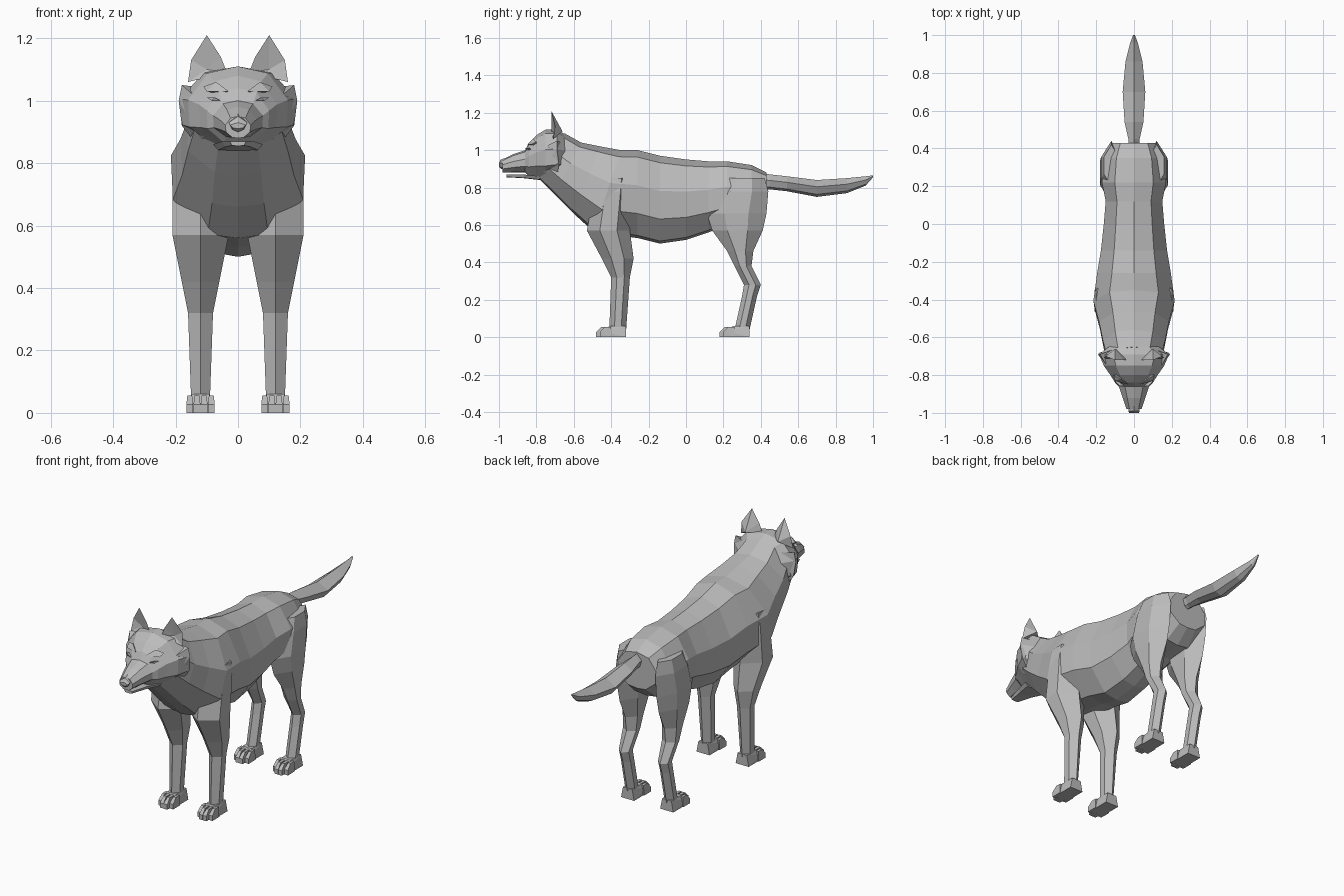
import bpy
import bmesh
from mathutils import Vector

cube = bpy.data.objects.get("Cube")
if cube:
    bpy.data.objects.remove(cube, do_unlink=True)

fur = bpy.data.materials.new("grey fur")
fur.use_nodes = True
fur.diffuse_color = (.5, .5, .5, 1)
shader = fur.node_tree.nodes["Principled BSDF"]
shader.inputs["Base Color"].default_value = fur.diffuse_color


def finish(name, bm):
    bmesh.ops.recalc_face_normals(bm, faces=bm.faces)
    mesh = bpy.data.meshes.new(name)
    bm.to_mesh(mesh)
    bm.free()
    mesh.materials.append(fur)
    bpy.context.collection.objects.link(bpy.data.objects.new(name, mesh))


def loft(name, rings):
    """Skin a row of closed rings and cap both ends."""
    bm = bmesh.new()
    rows = [[bm.verts.new(point) for point in ring] for ring in rings]
    for near, far in zip(rows, rows[1:]):
        for i in range(len(near)):
            bm.faces.new((near[i - 1], near[i], far[i], far[i - 1]))
    bm.faces.new(rows[0])
    bm.faces.new(rows[-1])
    finish(name, bm)


def hull(name, points, side=1):
    """Wrap a convex skin round a few points."""
    bm = bmesh.new()
    for x, y, z in points:
        bm.verts.new((side * x, y, z))
    bmesh.ops.convex_hull(bm, input=bm.verts)
    finish(name, bm)


def section(y, top, bottom, width, outline, lean=0):
    """Symmetric ring; outline pairs a share of width with a share of depth."""
    start, end = Vector((0, y, top)), Vector((0, y - lean, bottom))
    flank = [(width * share, start.lerp(end, depth)) for share, depth in outline]
    right = [point + Vector((x, 0, 0)) for x, point in flank]
    left = [point - Vector((x, 0, 0)) for x, point in reversed(flank)]
    return [start, *right, end, *left]


BODY_OUTLINE = [(.6, .08), (1, .4), (.97, .72), (.45, .97)]
TAIL_OUTLINE = [(1, .4), (.6, .85)]
JAW_OUTLINE = [(1, 0), (.8, .9)]

# Torso and neck: y, top, bottom, half width; the chest leans forward
TORSO = [
    (-.65, 1.09, .85, .14), (-.56, 1.04, .76, .165), (-.46, 1.02, .66, .185),
    (-.35, 1, .56, .215), (-.26, 1, .53, .195), (-.14, .97, .5, .175),
    (0, .95, .52, .16), (.12, .94, .56, .15), (.22, .94, .6, .17),
    (.35, .92, .61, .155), (.43, .88, .68, .12)]
loft("torso", [section(y, top, bottom, width, BODY_OUTLINE,
                       lean=.14 if y < -.3 else 0)
               for y, top, bottom, width in TORSO])

# Head, from the nape to the muzzle tip
HEAD = [
    (-.64, 1.08, .86, .12), (-.69, 1.11, .85, .185), (-.75, 1.11, .84, .16),
    (-.8, 1.08, .85, .125), (-.84, 1.04, .86, .1), (-.86, 1, .88, .08),
    (-.92, .98, .88, .06), (-.98, .95, .88, .04)]
loft("head", [section(*row, BODY_OUTLINE) for row in HEAD])

# Lower jaw
JAW = [(-.78, .86, .84, .08), (-.87, .87, .85, .05), (-.96, .87, .855, .025)]
loft("lower_jaw", [section(*row, JAW_OUTLINE) for row in JAW])

# Nose
NOSE = [(-.96, .96, .9, .025), (-.99, .95, .9, .03), (-1, .93, .91, .025)]
loft("nose", [section(*row, TAIL_OUTLINE) for row in NOSE])

# Tail, ending in a point
TAIL = [
    (.38, .88, .79, .03), (.45, .87, .79, .03), (.54, .86, .78, .05),
    (.7, .84, .75, .06), (.86, .85, .77, .045), (.96, .86, .81, .02),
    (1, .865, .855, .005)]
loft("tail", [section(*row, TAIL_OUTLINE) for row in TAIL])

# Leg sections: z, front y, back y, half width
FRONT = [
    (.85, -.45, -.3, .08), (.78, -.49, -.29, .09), (.57, -.53, -.3, .09),
    (.42, -.45, -.28, .06), (.32, -.4, -.3, .04), (.04, -.41, -.32, .03)]
HIND = [
    (.85, .2, .42, .04), (.78, .15, .44, .055), (.66, .11, .43, .06),
    (.57, .14, .41, .055), (.46, .22, .36, .045), (.38, .26, .35, .04),
    (.28, .31, .4, .03), (.22, .3, .38, .03), (.04, .26, .34, .03)]
STANCE = .12


def leg_ring(side, z, front, back, half):
    """Six-sided section with a ridge along the front and the back."""
    outline = [(0, 0), (half, .3), (half, .7), (0, 1), (-half, .7), (-half, .3)]
    return [(side * (STANCE + x), front + share * (back - front), z)
            for x, share in outline]


def wedge(name, side, x, back, front, half, height):
    """Block on the ground with a narrowed top and a sloping front."""
    points = []
    for edge in (-half, half):
        points += [(x + edge, back, 0), (x + edge, front, 0),
                   (x + edge, front, height / 2),
                   (x + edge * .7, back, height),
                   (x + edge * .7, front + height / 2, height)]
    hull(name, points, side)


def paw(name, side, heel):
    """Sole with four toes, the middle pair reaching further."""
    wedge(name, side, STANCE, heel, heel - .12, .04, .06)
    for toe in range(4):
        offset = toe - 1.5
        reach = .17 - abs(offset) * .02
        wedge(f"{name}_toe_{toe + 1}", side, STANCE + offset * .023,
              heel - .08, heel - reach, .011, .055)


def ear(name, side):
    """Pointed shell with a hollow front."""
    base = [(.035, -.72, 1.09), (.16, -.71, 1.06)]
    rim = [*base, (.15, -.7, 1.13), (.1, -.72, 1.21), (.055, -.72, 1.14)]
    bm = bmesh.new()
    verts = [bm.verts.new((side * x, y, z)) for x, y, z in rim]
    hollow = bm.verts.new((side * .1, -.7, 1.1))
    back = bm.verts.new((side * .1, -.66, 1.1))
    for i in range(len(verts)):
        for middle in (hollow, back):
            bm.faces.new((verts[i - 1], verts[i], middle))
    finish(name, bm)


for side, label in ((1, "left"), (-1, "right")):
    for kind, rows, heel in (("front", FRONT, -.32), ("hind", HIND, .34)):
        loft(f"{label}_{kind}_leg", [leg_ring(side, *row) for row in rows])
        paw(f"{label}_{kind}_paw", side, heel)
    ear(f"{label}_ear", side)

    # Cheek ruff, brow ridge and eye
    hull(f"{label}_cheek_ruff", [
        (.1, -.66, 1.04), (.18, -.69, 1.05), (.19, -.69, 1), (.18, -.68, .92),
        (.13, -.69, .855), (.06, -.7, .84), (.15, -.75, .93),
        (.145, -.75, 1.02), (.1, -.8, .9)], side)
    hull(f"{label}_brow", [
        (.03, -.85, 1.03), (.1, -.83, 1.03), (.11, -.8, 1.045),
        (.07, -.82, 1.06), (.06, -.8, 1.02)], side)
    hull(f"{label}_eye", [
        (.055, -.86, 1), (.075, -.857, 1.01), (.1, -.835, 1.01),
        (.085, -.85, 1), (.07, -.82, 1)], side)
